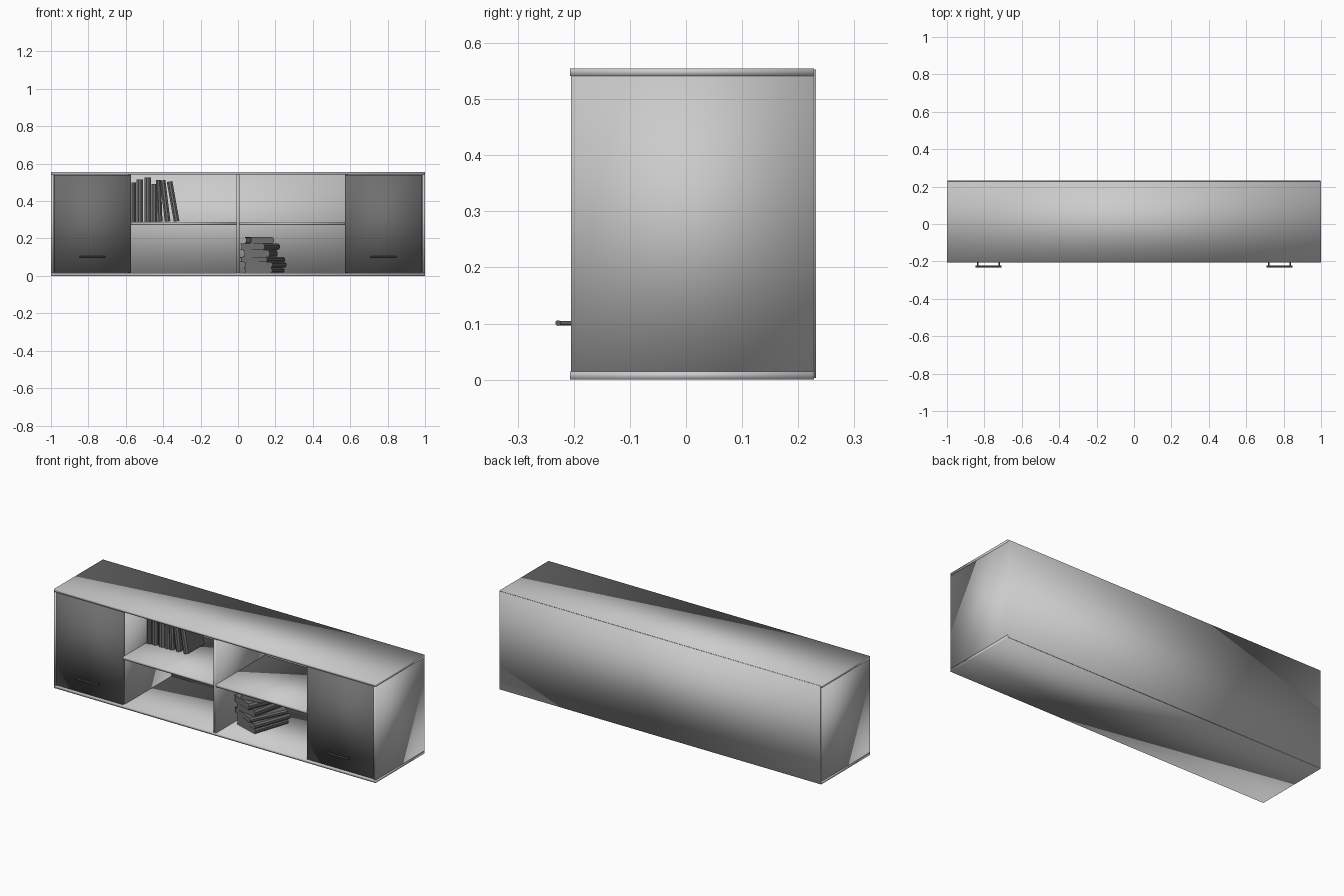
import bpy, bmesh
from math import radians
from mathutils import Matrix, Vector

cube = bpy.data.objects.get("Cube")
if cube:
    bpy.data.objects.remove(cube, do_unlink=True)


def material(name, value):
    m = bpy.data.materials.new(name)
    m.use_nodes = True
    colour = (value, value, value, 1)
    m.diffuse_color = colour
    m.node_tree.nodes["Principled BSDF"].inputs["Base Color"].default_value = colour
    return m


PALE = material("pale grey panel", 0.6)
DARK = material("dark grey door", 0.16)
BOOK = material("book grey", 0.16)
METAL = material("handle grey", 0.12)


def finish(name, bm, mat, smooth=True):
    bmesh.ops.recalc_face_normals(bm, faces=bm.faces)
    for f in bm.faces:
        f.smooth = smooth
    mesh = bpy.data.meshes.new(name)
    bm.to_mesh(mesh)
    bm.free()
    mesh.materials.append(mat)
    ob = bpy.data.objects.new(name, mesh)
    bpy.context.collection.objects.link(ob)
    return ob


def box(name, x, y, z, mat):
    """Board spanning three (low, high) ranges, with softly blended corners."""
    bm = bmesh.new()
    bmesh.ops.create_cube(bm, size=1)
    for v in bm.verts:
        v.co = [(a + b) / 2 + c * (b - a) for (a, b), c in zip((x, y, z), v.co)]
    return finish(name, bm, mat)


def book(name, w, d, h, matrix):
    """Closed book lying flat: bulging spine on +x, pages set in on -x."""
    r, t = w / 2, h * 0.14
    profile = [(-r, 0), (r - 0.008, 0), (r, h * 0.3), (r, h * 0.7), (r - 0.008, h),
               (-r, h), (-r, h - t), (-r + 0.006, h - t), (-r + 0.006, t), (-r, t)]
    bm = bmesh.new()
    face = bm.faces.new([bm.verts.new((x, -d / 2, z)) for x, z in profile])
    ext = bmesh.ops.extrude_face_region(bm, geom=[face])["geom"]
    bmesh.ops.translate(bm, vec=(0, d, 0),
                        verts=[g for g in ext if isinstance(g, bmesh.types.BMVert)])
    bm.transform(matrix)
    return finish(name, bm, BOOK, smooth=False)


def rod(bm, start, end, radius):
    a, b = Vector(start), Vector(end)
    turn = (b - a).to_track_quat("Z", "Y").to_matrix().to_4x4()
    bmesh.ops.create_cone(bm, cap_ends=True, segments=12, radius1=radius, radius2=radius,
                          depth=(b - a).length,
                          matrix=Matrix.Translation((a + b) / 2) @ turn)


# Carcass
FRONT, BACK = -0.205, 0.228
DEPTH, INNER = (FRONT, BACK), (0.015, 0.541)
box("top_panel", (-1, 1), (FRONT - 0.002, BACK), (0.541, 0.555), PALE)
box("bottom_panel", (-1, 1), (FRONT - 0.002, BACK), (0, 0.015), PALE)
box("back_panel", (-0.998, 0.998), (BACK, 0.232), (0.003, 0.553), PALE)
box("centre_divider", (-0.008, 0.008), DEPTH, INNER, PALE)

# Sides, partitions, shelves, doors and handles
for side, s in (("left", 1), ("right", -1)):
    def span(a, b):
        return tuple(sorted((s * a, s * b)))
    box(side + "_side", span(0.986, 0.999), DEPTH, INNER, PALE)
    box(side + "_partition", span(0.572, 0.587), (-0.188, BACK), INNER, PALE)
    box(side + "_shelf", span(0.008, 0.572), DEPTH, (0.273, 0.288), PALE)
    box(side + "_door", span(0.572, 0.984), (-0.204, -0.189), (0.018, 0.539), DARK)
    bm = bmesh.new()
    rod(bm, (s * 0.708, -0.228, 0.101), (s * 0.848, -0.228, 0.101), 0.005)
    for x in (0.72, 0.836):
        rod(bm, (s * x, -0.203, 0.101), (s * x, -0.228, 0.101), 0.004)
    handle = finish(side + "_handle", bm, METAL)
    handle.select_set(True)
    bpy.context.view_layer.objects.active = handle
    bpy.ops.object.shade_smooth_by_angle()
    handle.select_set(False)

# Upright books: left edge, thickness, height, lean in degrees
UPRIGHT = [(-0.57, 0.025, 0.21, 0), (-0.542, 0.034, 0.226, 0), (-0.5, 0.036, 0.237, 0),
           (-0.462, 0.029, 0.203, 0), (-0.43, 0.026, 0.224, -2), (-0.391, 0.03, 0.222, -7),
           (-0.343, 0.03, 0.216, -10)]
for i, (x, thick, tall, lean) in enumerate(UPRIGHT):
    # Stand the book up with its spine towards the front
    stand = Matrix(((0, 0, 1, 0), (-1, 0, 0, 0), (0, 1, 0, tall / 2), (0, 0, 0, 1)))
    place = Matrix.Translation((x, 0.075, 0.289)) @ Matrix.Rotation(radians(lean), 4, "Y")
    book(f"upright_book_{i + 1}", 0.15, tall, thick, place @ stand)

# Stacked books: centre x, width, depth, thickness, turn in degrees
STACK = [(0.14, 0.158, 0.21, 0.029, -18), (0.146, 0.16, 0.22, 0.03, -20),
         (0.132, 0.16, 0.22, 0.026, -26), (0.12, 0.145, 0.19, 0.038, -13),
         (0.118, 0.14, 0.21, 0.035, -23), (0.115, 0.13, 0.17, 0.034, 9)]
z = 0.015
for i, (x, w, d, h, turn) in enumerate(STACK):
    place = Matrix.Translation((x, 0.02, z)) @ Matrix.Rotation(radians(turn), 4, "Z")
    book(f"stacked_book_{i + 1}", w, d, h, place)
    z += h
